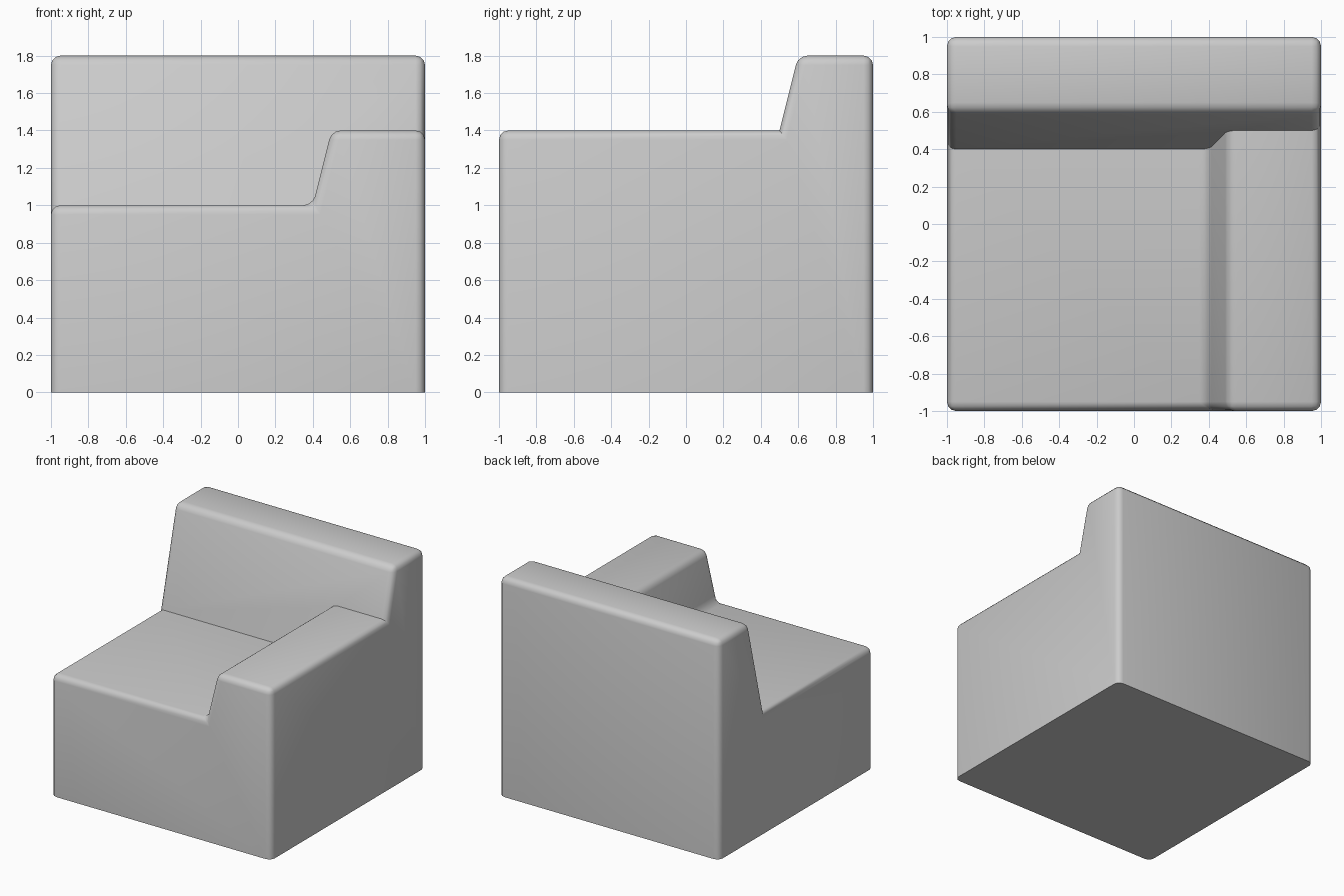
import bpy, bmesh, math

if "Cube" in bpy.data.objects:
    bpy.data.objects.remove(bpy.data.objects["Cube"])

# Corner sofa end: seat, one arm and a sloped back in a single solid
bm = bmesh.new()


def back_y(z):
    """Depth of the sloped backrest front at height z."""
    return 0.4 + (z - 1.0) * 0.25


# Front profile of base, seat and arm (x, z)
profile = [(-1, 0), (1, 0), (1, 1.4), (0.5, 1.4), (0.4, 1), (-1, 1)]
f = [bm.verts.new((x, -1, z)) for x, z in profile]
# The upper profile continued back until it meets the backrest slope
r = [bm.verts.new((x, back_y(z), z)) for x, z in profile[2:]]
# Backrest top and rear corners
tl, tr = (bm.verts.new((x, back_y(1.8), 1.8)) for x in (-1, 1))
ul, ur = (bm.verts.new((x, 1, 1.8)) for x in (-1, 1))
dl, dr = (bm.verts.new((x, 1, 0)) for x in (-1, 1))

bm.faces.new(f)                                   # front
for i in range(3):                                # arm top, arm slope, seat
    bm.faces.new((f[i + 2], r[i], r[i + 1], f[i + 3]))
bm.faces.new((*r, tl, tr))                        # backrest front
bm.faces.new((tl, tr, ur, ul))                    # backrest top
bm.faces.new((ul, ur, dr, dl))                    # rear
bm.faces.new((f[1], dr, ur, tr, r[0], f[2]))      # right side
bm.faces.new((f[0], f[5], r[3], tl, ul, dl))      # left side
bm.faces.new((f[0], f[1], dr, dl))                # underside
bmesh.ops.recalc_face_normals(bm, faces=bm.faces[:])

# Round every edge except the floor outline and the creases against the back
weight = bm.edges.layers.float.new("bevel_weight_edge")
for e in bm.edges:
    on_floor = all(v.co.z == 0 for v in e.verts)
    crease = all(v in r for v in e.verts)
    e[weight] = 0.0 if on_floor or crease else 1.0

mesh = bpy.data.meshes.new("corner_seat")
bm.to_mesh(mesh)
bm.free()
seat = bpy.data.objects.new("corner_seat", mesh)
bpy.context.collection.objects.link(seat)

bevel = seat.modifiers.new("rounded_edges", 'BEVEL')
bevel.limit_method = 'WEIGHT'
bevel.width = 0.05
bevel.segments = 3

# Apply the bevel, then shade smooth with sharp creases
bpy.context.view_layer.objects.active = seat
seat.select_set(True)
bpy.ops.object.modifier_apply(modifier=bevel.name)
bpy.ops.object.shade_smooth_by_angle(angle=math.radians(35))
